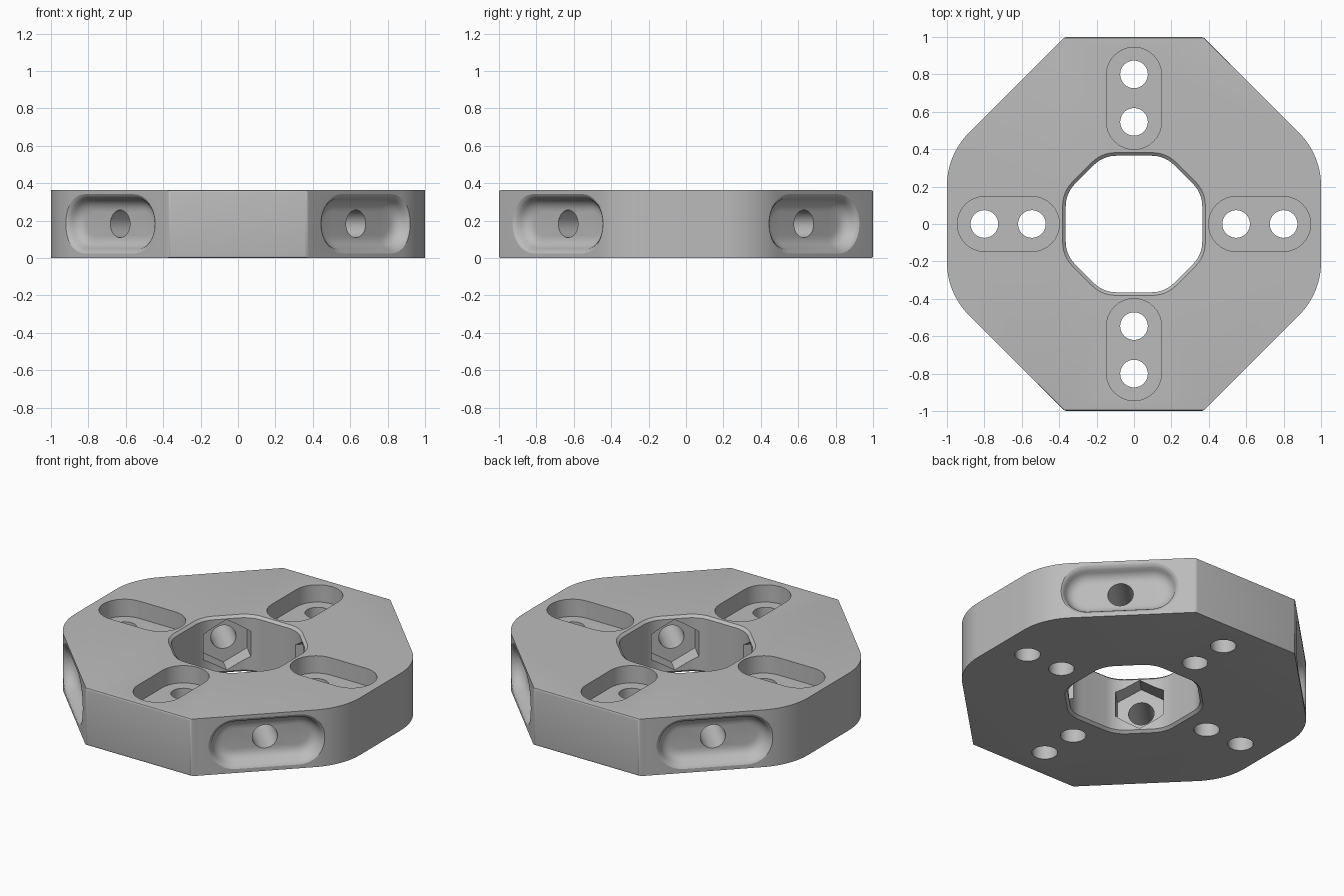
import bpy, bmesh, math
from mathutils import Matrix, Vector

if "Cube" in bpy.data.objects:
    bpy.data.objects.remove(bpy.data.objects["Cube"])

H = 0.363          # plate thickness
MID = 0.183        # height of the side bolts

steel = bpy.data.materials.new("grey_metal")
steel.diffuse_color = (0.5, 0.5, 0.5, 1)
steel.use_nodes = True
steel.node_tree.nodes["Principled BSDF"].inputs["Base Color"].default_value = steel.diffuse_color


def rounded(corners, radius_of, steps=8):
    """Closed outline with each corner rounded by its own radius."""
    out, n = [], len(corners)
    for i, c in enumerate(corners):
        p = Vector(c)
        a = (Vector(corners[i - 1]) - p).normalized()
        b = (Vector(corners[(i + 1) % n]) - p).normalized()
        r = radius_of(p)
        if r == 0:
            out.append(p)
            continue
        half = a.angle(b) / 2
        centre = p + (a + b).normalized() * (r / math.sin(half))
        start = p + a * (r / math.tan(half)) - centre
        end = p + b * (r / math.tan(half)) - centre
        turn = start.angle_signed(end)
        for k in range(steps + 1):
            out.append(centre + Matrix.Rotation(-turn * k / steps, 2) @ start)
    return out


def octagon(r, s):
    return [(r, -s), (r, s), (s, r), (-s, r), (-r, s), (-r, -s), (-s, -r), (s, -r)]


def stadium(c, r, steps=16):
    pts = []
    for side, start in ((1, -math.pi / 2), (-1, math.pi / 2)):
        for k in range(steps + 1):
            t = start + math.pi * k / steps
            pts.append(Vector((side * c + r * math.cos(t), r * math.sin(t))))
    return pts


def polygon(r, n, phase=0.0):
    return [Vector((r * math.cos(phase + 2 * math.pi * k / n),
                    r * math.sin(phase + 2 * math.pi * k / n))) for k in range(n)]


def loft(name, rings, matrix=Matrix()):
    """Solid through equal-sized outlines; rings = [(z, outline), ...]."""
    bm = bmesh.new()
    loops = [[bm.verts.new((p.x, p.y, z)) for p in pts] for z, pts in rings]
    n = len(loops[0])
    for a, b in zip(loops, loops[1:]):
        for i in range(n):
            j = (i + 1) % n
            bm.faces.new((a[i], a[j], b[j], b[i]))
    bm.faces.new(loops[0][::-1])
    bm.faces.new(loops[-1])
    bmesh.ops.recalc_face_normals(bm, faces=bm.faces)
    bm.transform(matrix)
    mesh = bpy.data.meshes.new(name)
    bm.to_mesh(mesh)
    bm.free()
    obj = bpy.data.objects.new(name, mesh)
    bpy.context.collection.objects.link(obj)
    mesh.materials.append(steel)
    return obj


# Plate: octagon with the corners on the left and right sides rounded
outline = rounded(octagon(1, 0.37), lambda p: 0.4 if abs(p.x) > 0.9 else 0, 12)
plate = loft("mounting_plate", [(0, outline), (H, outline)])

# Soften the rims of the front and back faces
bm = bmesh.new()
bm.from_mesh(plate.data)
rims = [e for e in bm.edges if all(abs(v.co.y) > 0.999 for v in e.verts)]
bmesh.ops.bevel(bm, geom=rims, offset=0.012, segments=3, profile=0.5, affect='EDGES')
bm.to_mesh(plate.data)
bm.free()

cutters = []

# Centre opening with rounded top and bottom rims
bore = rounded(octagon(0.365, 0.165), lambda p: 0.17)
F = 0.015
profile = [(-0.02, 1.06), (0, 1.045)]
profile += [(F * math.sin(t), 1 + 0.045 * (1 - math.cos(math.pi / 2 - t)))
            for t in (0.4, 0.8, 1.2, math.pi / 2)]
profile += [(H - z, s) for z, s in reversed(profile)]
cutters.append(loft("centre_cutter", [(z, [p * s for p in bore]) for z, s in profile]))

# Top slots, each with two through holes
for k in range(4):
    turn = Matrix.Rotation(k * math.pi / 2, 4, 'Z')
    slot = stadium(0.126, 0.147)
    cutters.append(loft("slot_cutter", [(H - 0.11, slot), (H + 0.1, slot)],
                        turn @ Matrix.Translation((0.672, 0, 0))))
    for x in (0.546, 0.8):
        hole = polygon(0.074, 32)
        cutters.append(loft("hole_cutter", [(-0.1, hole), (H + 0.05, hole)],
                            turn @ Matrix.Translation((x, 0, 0))))

# Diagonal bolts: dished outer pocket, through hole and inner nut recess
dish = [(0.985, 0.170), (0.969, 0.160), (0.962, 0.148), (0.950, 0.138), (0.930, 0.130),
        (0.912, 0.118), (0.900, 0.102), (0.893, 0.085), (0.891, 0.065)]
for k in range(4):
    t = math.pi / 4 + k * math.pi / 2
    c, s = math.cos(t), math.sin(t)
    aim = Matrix(((-s, 0, c, 0), (c, 0, s, 0), (0, 1, 0, MID), (0, 0, 0, 1)))
    cutters.append(loft("pocket_cutter", [(d, stadium(0.185, r)) for d, r in dish], aim))
    bolt = polygon(0.074, 32)
    cutters.append(loft("bolt_cutter", [(0.28, bolt), (0.95, bolt)], aim))
    nut = polygon(0.16, 6, math.pi / 2)
    cutters.append(loft("nut_cutter", [(0.25, nut), (0.485, nut)], aim))

# Cut everything, then remove the cutters
for cutter in cutters:
    cutter.hide_render = True
    mod = plate.modifiers.new(cutter.name, 'BOOLEAN')
    mod.operation, mod.solver, mod.object = 'DIFFERENCE', 'EXACT', cutter
bpy.context.view_layer.update()
cut = bpy.data.meshes.new_from_object(
    plate.evaluated_get(bpy.context.evaluated_depsgraph_get()))
plate.modifiers.clear()
plate.data = cut
for cutter in cutters:
    bpy.data.objects.remove(cutter)

# One colour, smooth curves with sharp edges
plate.data.materials.clear()
plate.data.materials.append(steel)
for f in plate.data.polygons:
    f.material_index = 0
bpy.context.view_layer.objects.active = plate
plate.select_set(True)
bpy.ops.object.shade_smooth_by_angle(angle=math.radians(30))
